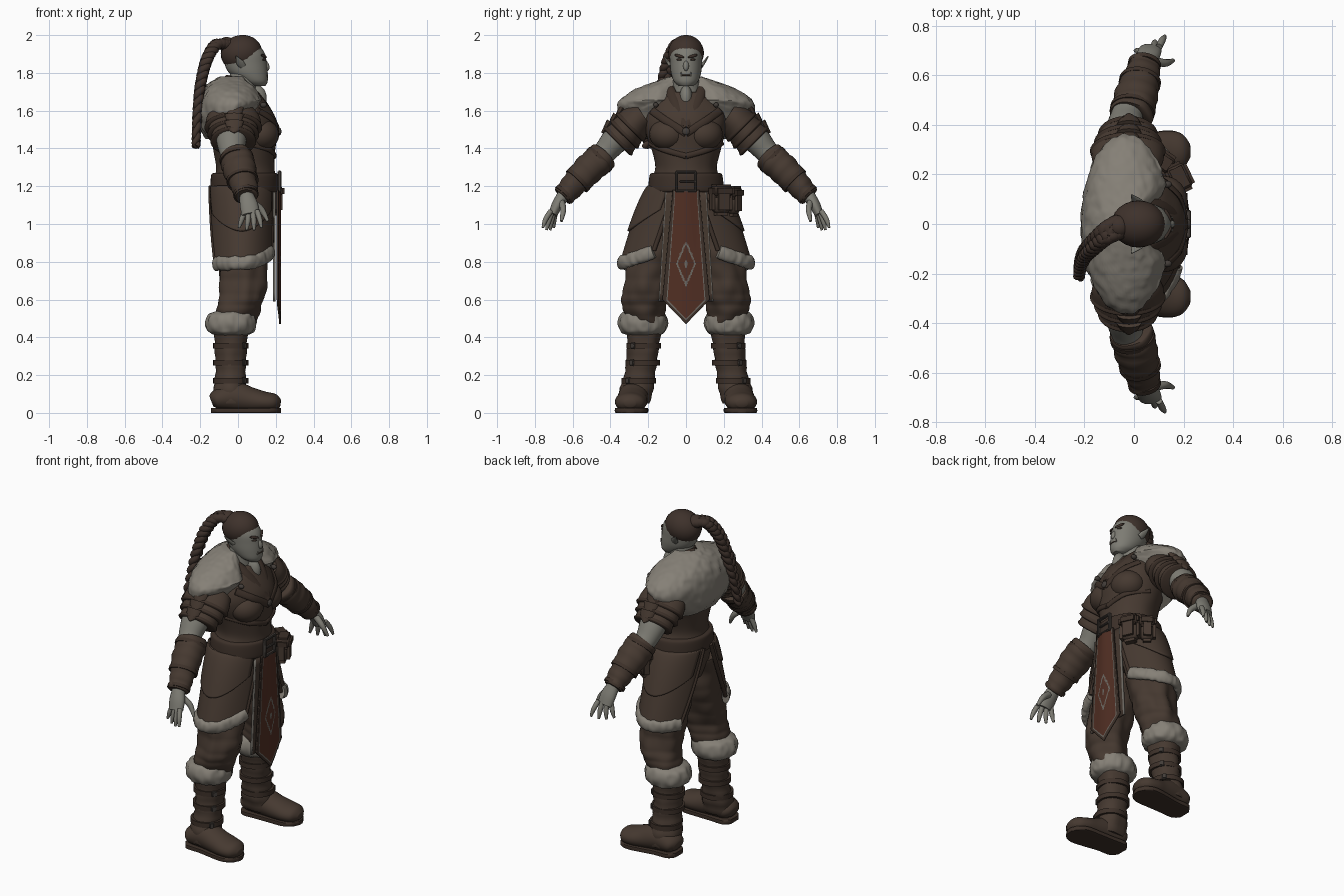
import bpy, bmesh, math
from mathutils import Vector, Matrix, Euler, noise

cube = bpy.data.objects.get("Cube")
if cube:
    bpy.data.objects.remove(cube)


def material(name, r, g, b):
    m = bpy.data.materials.new(name)
    m.use_nodes = True
    m.diffuse_color = (r, g, b, 1)
    m.node_tree.nodes["Principled BSDF"].inputs["Base Color"].default_value = (r, g, b, 1)
    return m


LEATHER = material("brown leather", .061, .041, .030)
STRAP = material("dark leather", .046, .030, .022)
HAIR = material("dark brown hair", .048, .031, .024)
SKIN = material("grey skin", .205, .2, .172)
FUR = material("pale fur", .235, .215, .182)
CLOTH = material("rust red cloth", .082, .028, .017)
TRIM = material("tarnished trim", .15, .138, .12)
METAL = material("dark metal", .055, .046, .04)


def finish(name, bm, mats, pair=False, angle=40):
    bmesh.ops.recalc_face_normals(bm, faces=bm.faces)
    me = bpy.data.meshes.new(name)
    bm.to_mesh(me)
    bm.free()
    for m in (mats if isinstance(mats, list) else [mats]):
        me.materials.append(m)
    for p in me.polygons:
        p.use_smooth = True
    me.set_sharp_from_angle(angle=math.radians(angle))
    ob = bpy.data.objects.new(name, me)
    bpy.context.collection.objects.link(ob)
    if pair:
        ob.modifiers.new("both sides", 'MIRROR').use_axis = (False, True, False)
    return ob


def spline(keys, sub):
    out = []
    for i in range(len(keys) - 1):
        four = zip(keys[max(i - 1, 0)], keys[i], keys[i + 1], keys[min(i + 2, len(keys) - 1)])
        four = list(four)
        for s in range(sub):
            t = s / sub
            out.append([.5 * (2*b + (c-a)*t + (2*a-5*b+4*c-d)*t*t + (3*b-a-3*c+d)*t**3)
                        for a, b, c, d in four])
    return out + [list(keys[-1])]


# Skin elliptical rings (x, y, z, radius, radius), level or square to their path
def loft(name, keys, mat, along=False, n=28, sub=6, bump=0, freq=14, ridge=0, count=5,
         pair=False, warp=None):
    rows = spline(keys, sub)
    mids = [Vector(r[:3]) for r in rows]
    span = (mids[-1] - mids[0]).normalized()
    ref = Vector((0, 0, 1)) if abs(span.x) > .8 else Vector((1, 0, 0))
    bm, rings = bmesh.new(), []
    for i, (c, r) in enumerate(zip(mids, rows)):
        u, v = Vector((1, 0, 0)), Vector((0, 1, 0))
        if along:
            t = (mids[min(i + 1, len(mids) - 1)] - mids[max(i - 1, 0)]).normalized()
            u = (ref - t * ref.dot(t)).normalized()
            v = t.cross(u)
        grow = ridge * abs(math.sin(math.pi * count * i / (len(rows) - 1)))
        ring = []
        for k in range(n):
            a = 2 * math.pi * k / n
            d = u * math.cos(a) * max(r[3], .002) + v * math.sin(a) * max(r[4], .002)
            p = c + d
            q = Vector((p.x, p.y, p.z * .5)) * freq
            p += d.normalized() * (grow + bump * noise.noise(q))
            ring.append(bm.verts.new(warp(p) if warp else p))
        rings.append(ring)
    for a, b in zip(rings, rings[1:]):
        for k in range(n):
            bm.faces.new((a[k], a[(k + 1) % n], b[(k + 1) % n], b[k]))
    bm.faces.new(rings[0])
    bm.faces.new(rings[-1])
    return finish(name, bm, mat, pair, 55)


def ball(name, loc, size, mat, rot=(0, 0, 0), pair=False):
    bm = bmesh.new()
    bmesh.ops.create_uvsphere(bm, u_segments=24, v_segments=16, radius=1,
                              matrix=Matrix.LocRotScale(Vector(loc), Euler(rot), Vector(size)))
    return finish(name, bm, mat, pair)


def box(name, loc, size, mat, rot=(0, 0, 0), pair=False, bevel=.01):
    bm = bmesh.new()
    bmesh.ops.create_cube(bm, size=1,
                          matrix=Matrix.LocRotScale(Vector(loc), Euler(rot), Vector(size)))
    bmesh.ops.bevel(bm, geom=bm.edges[:], offset=bevel, segments=3, affect='EDGES')
    return finish(name, bm, mat, pair)


def sheet(name, fn, mats, nu=24, nv=24, thick=.012, paint=None, pair=False):
    bm = bmesh.new()
    g = [[bm.verts.new(fn(i / nu, j / nv)) for i in range(nu + 1)] for j in range(nv + 1)]
    for j in range(nv):
        for i in range(nu):
            f = bm.faces.new((g[j][i], g[j][i + 1], g[j + 1][i + 1], g[j + 1][i]))
            if paint:
                f.material_index = paint(f.calc_center_median())
    ob = finish(name, bm, mats, pair)
    mod = ob.modifiers.new("thickness", 'SOLIDIFY')
    mod.thickness, mod.offset = thick, 0
    return ob


# Head and face
loft("head", [(.105, 0, 1.73, .04, .036), (.085, 0, 1.755, .072, .064), (.055, 0, 1.80, .102, .08),
              (.04, 0, 1.85, .112, .085), (.033, 0, 1.90, .11, .086), (.02, 0, 1.94, .095, .078),
              (.01, 0, 1.975, .05, .045)], SKIN)
loft("neck", [(.01, 0, 1.6, .085, .09), (.02, 0, 1.72, .075, .075), (.03, 0, 1.8, .072, .068)], SKIN)
ball("hair_cap", (.018, 0, 1.905), (.11, .095, .095), HAIR, (0, -.2, 0))
ball("hair_knot", (-.06, -.01, 1.95), (.045, .045, .04), HAIR)
ball("nose", (.15, 0, 1.838), (.015, .015, .028), SKIN, (0, -.3, 0))
ball("brow", (.137, .036, 1.889), (.008, .03, .008), HAIR, (.25, 0, .5), True)
ball("eye", (.137, .036, 1.87), (.007, .016, .006), STRAP, (0, 0, .5), True)
ball("mouth", (.153, 0, 1.787), (.007, .03, .005), STRAP)
loft("tusk", [(.152, .024, 1.782, .005, .005), (.157, .026, 1.803, .002, .002)], FUR, True, 8, pair=True)
loft("ear", [(.025, .08, 1.835, .018, .01), (.01, .095, 1.855, .02, .008), (-.01, .118, 1.888, .003, .003)],
     SKIN, True, 14, pair=True)

# Three-strand braid
path = spline([(-.06, -.01, 1.95), (-.115, -.04, 1.95), (-.165, -.085, 1.87), (-.198, -.12, 1.74),
               (-.215, -.16, 1.58), (-.222, -.205, 1.41)], 12)
for s in range(3):
    strand = []
    for i, p in enumerate(path):
        w = i * .6 + s * math.tau / 3
        size = 1.25 - .55 * i / len(path)
        strand.append((p[0] + .012 * math.sin(2 * w) * size, p[1] + .02 * math.sin(w) * size, p[2],
                       .022 * size, .022 * size))
    loft(f"braid_strand_{s + 1}", strand, HAIR, True, 10, 2)

# Torso
loft("vest", [(.03, 0, .98, .11, .15), (.03, 0, 1.12, .155, .185), (.035, 0, 1.22, .165, .185),
              (.04, 0, 1.30, .155, .162), (.035, 0, 1.40, .165, .185), (.03, 0, 1.48, .178, .21),
              (.03, 0, 1.55, .172, .215), (.03, 0, 1.63, .13, .185), (.03, 0, 1.70, .08, .11)],
     LEATHER, n=40, bump=.006)
ball("chest_plate", (.125, .095, 1.475), (.092, .1, .085), LEATHER, (0, .15, .25), True)
ball("bare_chest", (.1, 0, 1.665), (.052, .035, .07), SKIN)
loft("collar", [(-.06, 0, 1.755, .02, .035), (.02, .088, 1.735, .017, .03), (.1, .072, 1.675, .017, .03),
                (.165, .038, 1.59, .016, .03), (.208, 0, 1.51, .012, .022)], STRAP, True, 14, pair=True)
loft("rib_band", [(.04, .19, 1.43, .01, .016), (.165, .12, 1.395, .01, .016), (.195, 0, 1.36, .01, .016)],
     STRAP, True, 12, pair=True)
loft("chest_strap", [(.11, .18, 1.6, .008, .02), (.185, .11, 1.55, .008, .02), (.214, 0, 1.48, .008, .02)],
     STRAP, True, 12, pair=True)
ball("brooch", (.22, 0, 1.49), (.01, .02, .02), METAL)
ball("mantle_stud", (.135, .16, 1.63), (.018, .014, .014), METAL, pair=True)


# Fur mantle, raised at the front and parted at the throat
def drape(p):
    x = p.x - .8 * max(0, p.x) * max(0, 1 - abs(p.y) / .15)
    return Vector((x, p.y, p.z + 1.1 * max(0, p.x + .03) * max(0, 1.66 - p.z) / .2))


loft("fur_mantle", [(-.01, 0, 1.78, .085, .085), (-.025, 0, 1.755, .115, .16), (-.03, 0, 1.715, .15, .265),
                    (-.03, 0, 1.66, .175, .345), (-.035, 0, 1.60, .178, .36), (-.04, 0, 1.52, .17, .31),
                    (-.03, 0, 1.45, .14, .25)], FUR, n=96, sub=8, bump=.01, freq=36, warp=drape)

# Shoulder plates, smaller towards the arm
for k in range(3):
    y, z, r = .225 + .033 * k, 1.575 - .036 * k, .148 - .016 * k
    loft(f"shoulder_plate_{k + 1}", [(-.025, y, z, r - .02, .085), (-.025, y + .035, z - .025, r - .004, .092),
                                     (-.025, y + .068, z - .062, r, .1)], LEATHER, True, 36, pair=True)
    loft(f"shoulder_rim_{k + 1}", [(-.025, y + .06, z - .054, r - .002, .1), (-.025, y + .07, z - .064, r + .005, .106),
                                   (-.025, y + .076, z - .07, r - .004, .096)], STRAP, True, 36, pair=True)
    loft(f"shoulder_spike_{k + 1}", [(-.02, y + .11, z + .04, .05, .02), (-.02, y + .135, z, .035, .014),
                                     (-.02, y + .155, z - .02, .004, .004)], LEATHER, True, 12, pair=True)

# Arms and hands
loft("upper_arm", [(-.03, .28, 1.55, .08, .08), (-.035, .37, 1.45, .08, .074), (-.03, .43, 1.38, .066, .062),
                   (-.01, .48, 1.33, .06, .06)], SKIN, True, pair=True)
loft("bracer", [(-.015, .435, 1.365, .082, .076), (0, .475, 1.325, .088, .08), (.015, .54, 1.265, .082, .074),
                (.035, .61, 1.19, .066, .06), (.045, .655, 1.145, .055, .05)],
     LEATHER, True, 32, ridge=.005, count=6, bump=.008, pair=True)
for i, (x, y, z, r) in enumerate([(-.008, .452, 1.348, .091), (.022, .565, 1.238, .085), (.04, .635, 1.165, .067)]):
    loft(f"bracer_strap_{i + 1}", [(x, y, z, r, r - .006), (x + .003, y + .014, z - .014, r, r - .006)],
         STRAP, True, pair=True)
loft("palm", [(.045, .65, 1.15, .038, .034), (.058, .682, 1.1, .048, .03), (.066, .705, 1.05, .046, .024)],
     SKIN, True, 18, pair=True)
for i in range(4):
    f = i / 3
    bend = .014 * math.sin(math.pi * f)
    loft(f"finger_{i + 1}", [(.035 + .066 * f, .69 + .025 * f, 1.07, .014, .014),
                             (.02 + .095 * f, .698 + .045 * f, 1.025 - bend, .014, .014),
                             (.005 + .12 * f, .70 + .058 * f, .98 - bend, .007, .007)], SKIN, True, 10, pair=True)
loft("thumb", [(.07, .66, 1.12, .02, .018), (.125, .65, 1.075, .017, .016), (.158, .66, 1.015, .008, .008)],
     SKIN, True, 12, pair=True)

# Belt, buckle and pouches
loft("belt", [(.035, 0, 1.17, .172, .195), (.035, 0, 1.185, .18, .2), (.035, 0, 1.255, .178, .193),
              (.035, 0, 1.27, .166, .18)], STRAP, n=48)
for s in (-1, 1):
    box("buckle_side", (.22, s * .05, 1.225), (.02, .014, .115), METAL, bevel=.004)
    box("buckle_bar", (.22, 0, 1.225 + s * .05), (.02, .11, .014), METAL, bevel=.004)
box("buckle_pin", (.222, .01, 1.225), (.014, .09, .012), METAL, bevel=.003)
box("front_pouch", (.18, .185, 1.12), (.09, .12, .15), LEATHER, (0, 0, .45), bevel=.028)
box("front_pouch_flap", (.185, .187, 1.175), (.095, .126, .07), STRAP, (0, 0, .45), bevel=.02)
box("side_pouch", (.115, .25, 1.115), (.085, .1, .15), LEATHER, (0, 0, .95), bevel=.028)
box("side_pouch_flap", (.118, .252, 1.165), (.09, .106, .07), STRAP, (0, 0, .95), bevel=.02)


# Open coat skirt: one panel on each hip
def skirt(u, v, grow=1):
    a = .3 + .22 * v + (2.65 - .72 * v) * u
    ry = .19 + .152 * v ** .75
    z = 1.2 - .4 * v + .06 * v * (1 - u) ** 4
    return Vector((.02 + (.168 + .012 * v) * grow * math.cos(a), ry * grow * math.sin(a), z))


def edge(points, a, b):
    return [(*p, a, b) for p in points]


steps = [i / 10 for i in range(11)]
sheet("coat_skirt", skirt, LEATHER, pair=True)
sheet("hip_flap", lambda u, v: skirt(.06 + .88 * u, v * (.35 + .25 * math.sin(math.pi * u)), 1.04), LEATHER, pair=True)
loft("skirt_fur_trim", edge([skirt(u, 1.02) for u in steps], .036, .022), FUR, True, 24, 8,
     bump=.007, freq=36, pair=True)
for name, u in (("skirt_front_edge", 0), ("skirt_back_edge", 1)):
    loft(name, edge([skirt(u, v) for v in steps], .012, .012), STRAP, True, 10, 2, pair=True)


# Hanging tabard and side strips
def tabard(u, v):
    s = 2 * u - 1
    low = .60 - .13 * (1 - abs(s))
    return Vector((.216 + .006 * math.cos(3 * s), s * (.07 + .055 * v), 1.18 + (low - 1.18) * v))


def tabard_paint(c):
    s = abs(c.y) / (.07 + .055 * min(1, (1.18 - c.z) / .6))
    diamond = abs(c.y) / .055 + abs(c.z - .79) / .13
    hem = c.z - .47 - abs(c.y) * 1.04
    if s > .84 or hem < .02:
        return 1
    return 2 if s > .78 or hem < .03 or .78 < diamond < .95 or diamond < .2 else 0


sheet("tabard", tabard, [CLOTH, STRAP, TRIM], 48, 72, .01, tabard_paint)
sheet("tabard_side_strip", lambda u, v: Vector((.192, .06 + .035 * v + .05 * u, 1.17 - .58 * v)),
      [LEATHER, TRIM], 8, 12, .012, lambda c: int(c.y - .06 - .035 * (1.17 - c.z) / .58 > .044), True)

# Trousers
loft("trouser_leg", [(.02, .1, 1.08, .13, .1), (.02, .14, .92, .135, .125), (.025, .18, .78, .13, .118),
                     (.025, .215, .64, .12, .112), (.005, .22, .55, .11, .11), (-.02, .22, .46, .09, .09)],
     LEATHER, n=40, sub=10, bump=.024, freq=13, ridge=.004, count=8, pair=True)

# Boots
loft("boot_fur_cuff", [(-.02, .225, .54, .09, .09), (-.033, .228, .52, .12, .12), (-.037, .228, .475, .134, .13),
                       (-.037, .228, .43, .122, .118), (-.035, .228, .41, .08, .08)],
     FUR, n=64, bump=.009, freq=36, pair=True)
loft("boot_shaft", [(-.035, .222, .45, .09, .088), (-.037, .225, .33, .085, .083), (-.04, .24, .22, .082, .08),
                    (-.04, .26, .13, .088, .083), (-.035, .275, .05, .098, .08)],
     LEATHER, bump=.014, ridge=.004, count=6, pair=True)
loft("boot_foot", [(-.14, .275, .06, .03, .045), (-.11, .275, .07, .055, .075), (-.02, .278, .085, .078, .08),
                   (.07, .285, .068, .066, .082), (.14, .292, .058, .055, .085), (.195, .295, .054, .046, .07),
                   (.225, .296, .05, .02, .03)], LEATHER, True, pair=True)


def ground(p):
    return Vector((p.x, p.y, min(max(p.z, 0), .026)))


loft("boot_sole", [(-.143, .275, .013, .03, .04), (-.11, .275, .013, .05, .074), (-.02, .278, .013, .05, .076),
                   (.07, .286, .013, .05, .083), (.15, .292, .013, .05, .086), (.2, .295, .013, .04, .066),
                   (.228, .296, .013, .02, .02)], STRAP, True, pair=True, warp=ground)
for i, (y, z) in enumerate([(.224, .37), (.229, .28), (.25, .185)]):
    loft(f"boot_strap_{i + 1}", [(-.038, y, z, .094, .092), (-.038, y, z - .03, .094, .092)], STRAP, pair=True)
    box(f"boot_buckle_{i + 1}", (.032, y + .056, z - .015), (.02, .03, .034), METAL, (0, 0, .7), True, .005)
